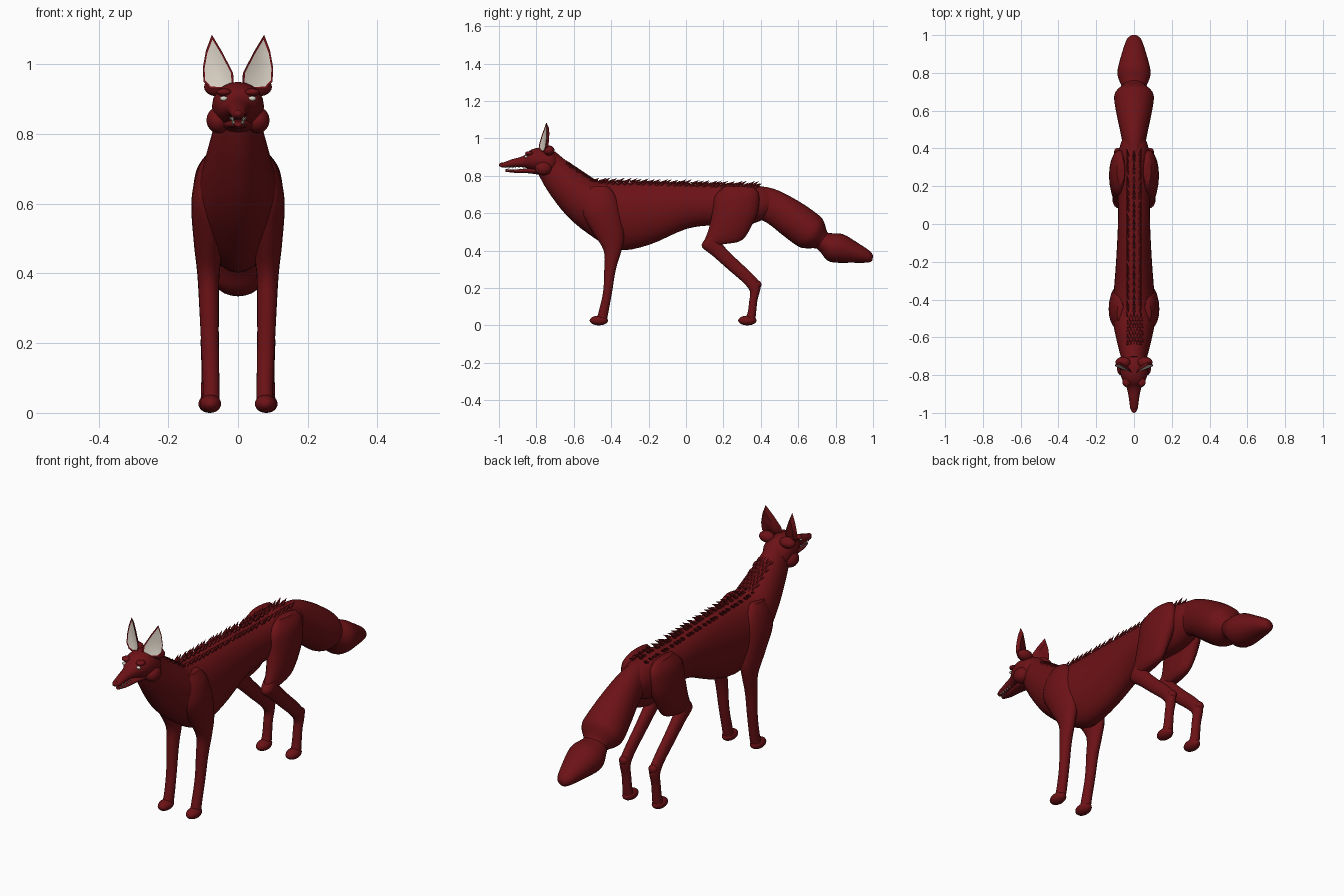
import bpy, bmesh, math, random
from mathutils import Vector, Matrix

random.seed(4)
default = bpy.data.objects.get("Cube")
if default:
    bpy.data.objects.remove(default, do_unlink=True)


def make_material(name, colour):
    mat = bpy.data.materials.new(name)
    mat.use_nodes = True
    mat.diffuse_color = (*colour, 1)
    bsdf = mat.node_tree.nodes["Principled BSDF"]
    bsdf.inputs["Base Color"].default_value = (*colour, 1)
    bsdf.inputs["Roughness"].default_value = 0.8
    return mat


RED = make_material("dark_red_fur", (0.15, 0.006, 0.008))
IVORY = make_material("ivory", (0.68, 0.62, 0.54))


def finish(name, bm, *materials, angle=50):
    """Turn a bmesh into a smooth-shaded object with sharp creases."""
    bmesh.ops.recalc_face_normals(bm, faces=bm.faces)
    mesh = bpy.data.meshes.new(name)
    bm.to_mesh(mesh)
    bm.free()
    for mat in materials:
        mesh.materials.append(mat)
    mesh.shade_smooth()
    mesh.set_sharp_from_angle(angle=math.radians(angle))
    obj = bpy.data.objects.new(name, mesh)
    bpy.context.collection.objects.link(obj)
    return obj


def catmull(a, b, c, d, t):
    return 0.5 * (2 * b + (c - a) * t + (2 * a - 5 * b + 4 * c - d) * t ** 2
                  + (3 * b - a - 3 * c + d) * t ** 3)


def loft(name, sections, side=1, x=0, sides=20, steps=4):
    """Skin ellipses given as: edge y, z, opposite edge y, z, half width (, x)."""
    rows = [s if len(s) > 5 else (*s, x) for s in sections]
    last = len(rows) - 1
    smooth = []
    for i in range(last):
        four = [rows[max(0, min(last, i + k))] for k in (-1, 0, 1, 2)]
        for j in range(steps):
            smooth.append([catmull(*v, j / steps) for v in zip(*four)])
    smooth.append(rows[-1])
    bm = bmesh.new()
    rings = []
    for ay, az, by, bz, w, cx in smooth:
        ring = []
        for k in range(sides):
            a = math.tau * k / sides
            c, s = math.cos(a) / 2, math.sin(a)
            ring.append(bm.verts.new((side * (cx + s * w),
                                      (ay + by) / 2 + c * (ay - by),
                                      (az + bz) / 2 + c * (az - bz))))
        rings.append(ring)
    for r, q in zip(rings, rings[1:]):
        for k in range(sides):
            n = (k + 1) % sides
            bm.faces.new((r[k], r[n], q[n], q[k]))
    bm.faces.new(rings[0])
    bm.faces.new(rings[-1])
    return finish(name, bm, RED)


def ball(name, centre, radii, mat=RED):
    bm = bmesh.new()
    matrix = Matrix.Translation(centre) @ Matrix.Diagonal((*radii, 1))
    bmesh.ops.create_uvsphere(bm, u_segments=18, v_segments=12, radius=1, matrix=matrix)
    return finish(name, bm, mat)


def cone(bm, base, direction, radius, length, sides=6):
    turn = Vector(direction).to_track_quat("Z", "Y").to_matrix().to_4x4()
    matrix = Matrix.Translation(base) @ turn @ Matrix.Translation((0, 0, length / 2))
    bmesh.ops.create_cone(bm, cap_ends=True, segments=sides, radius1=radius,
                          radius2=0, depth=length, matrix=matrix)


# Neck and torso
loft("torso", [
    (-.70, .93, -.79, .81, .055), (-.64, .88, -.74, .72, .072),
    (-.56, .825, -.645, .595, .095), (-.48, .775, -.53, .495, .112),
    (-.38, .765, -.37, .405, .108), (-.2, .765, -.2, .43, .095),
    (0, .757, 0, .515, .085), (.15, .75, .15, .535, .085),
    (.3, .755, .3, .53, .088), (.42, .735, .4, .56, .075),
    (.48, .7, .46, .59, .05)], sides=28)

# Brush tail: a shaft that flares, pinches, and ends in a pointed bulb
loft("tail_shaft", [
    (.34, .75, .32, .6, .05), (.47, .73, .43, .55, .065),
    (.6, .665, .52, .48, .088), (.7, .597, .6, .422, .104),
    (.735, .56, .645, .412, .1), (.755, .5, .69, .412, .066),
    (.78, .48, .74, .4, .05)], sides=24)
loft("tail_tip", [
    (.73, .5, .69, .42, .055), (.77, .493, .72, .39, .072),
    (.84, .487, .77, .34, .088), (.92, .44, .89, .335, .064),
    (.98, .4, .975, .336, .038), (1, .375, .997, .347, .015)], sides=24)

# Head, lower jaw and nose
loft("head", [
    (-.68, .9, -.7, .82, .045), (-.72, .94, -.72, .8, .07),
    (-.78, .95, -.78, .815, .074), (-.83, .938, -.83, .832, .06),
    (-.87, .906, -.87, .845, .038), (-.93, .888, -.93, .845, .026),
    (-.975, .871, -.978, .843, .02), (-.99, .862, -.99, .848, .011)])
loft("lower_jaw", [
    (-.78, .85, -.78, .805, .045), (-.85, .84, -.85, .814, .03),
    (-.92, .833, -.92, .816, .02), (-.965, .836, -.967, .822, .01)])
ball("nose", (0, -.984, .858), (.014, .016, .012))


def build_ear(name, side):
    outline = [(.075, 1.085), (.092, 1.04), (.101, .99), (.099, .95), (.08, .93),
               (.04, .928), (.012, .942), (.014, .975), (.045, 1.035)]
    mid = Vector((.062, .98))

    def place(p, back):
        y = -.795 + .4 * p.x + .12 * (p.y - .93) + back
        return bm.verts.new((side * p.x, y, p.y))

    bm = bmesh.new()
    points = [Vector(p) for p in outline]
    rim = [place(p, 0) for p in points]
    inner = [place(mid.lerp(p, .87), .003) for p in points]
    shell = [place(mid.lerp(p, .7), .02) for p in points]
    for k in range(len(rim)):
        n = (k + 1) % len(rim)
        bm.faces.new((rim[k], rim[n], inner[n], inner[k]))
        bm.faces.new((rim[n], rim[k], shell[k], shell[n]))
    bm.faces.new(shell)
    bm.faces.new(inner).material_index = 1
    finish(name, bm, RED, IVORY, angle=40)


for label, side in (("left", 1), ("right", -1)):
    # Face details
    build_ear(label + "_ear", side)
    ball(label + "_ear_base", (side * .058, -.733, .935), (.04, .03, .027))
    ball(label + "_cheek", (side * .056, -.762, .84), (.035, .045, .038))
    ball(label + "_brow", (side * .04, -.838, .92), (.022, .022, .011))
    ball(label + "_eye", (side * .041, -.856, .902), (.011, .008, .007), IVORY)
    # Front leg with shoulder
    loft(label + "_front_leg", [
        (-.52, .74, -.42, .745, .02, .07), (-.55, .68, -.38, .7, .04, .078),
        (-.555, .6, -.35, .61, .05, .084), (-.5, .5, -.33, .48, .043, .084),
        (-.44, .4, -.345, .4, .032, .085), (-.437, .3, -.375, .3, .028, .083),
        (-.443, .18, -.395, .18, .025, .08), (-.465, .08, -.415, .07, .024, .077),
        (-.48, .03, -.425, .02, .025, .078)], side)
    ball(label + "_front_paw", (side * .079, -.466, .026), (.031, .049, .026))
    # Hind leg: haunch, shank, hock, paw
    loft(label + "_haunch", [
        (.21, .745, .36, .74, .02, .07), (.155, .69, .39, .7, .042, .078),
        (.14, .6, .385, .61, .052, .08), (.12, .51, .35, .53, .045, .084),
        (.1, .45, .31, .465, .034, .084), (.13, .425, .27, .443, .02, .084)], side)
    loft(label + "_shank", [
        (.1, .46, .2, .5, .03), (.085, .42, .185, .45, .032),
        (.145, .37, .21, .415, .028), (.23, .295, .275, .35, .025),
        (.31, .225, .355, .275, .023), (.342, .18, .398, .215, .024),
        (.338, .13, .382, .135, .022), (.33, .07, .374, .06, .023),
        (.315, .03, .37, .02, .025)], side, x=.083)
    ball(label + "_hock", (side * .083, .384, .218), (.022, .019, .022))
    ball(label + "_hind_paw", (side * .083, .328, .026), (.031, .049, .026))

# Teeth along both jaws
teeth = bmesh.new()
for side in (1, -1):
    for i in range(5):
        y = -.965 + i * .018
        x = side * (.013 + i * .002)
        fang = .022 if i == 1 else .011
        cone(teeth, (x, y, .849), (0, 0, -1), .004, fang)
        cone(teeth, (x * .8, y + .009, .828), (0, 0, 1), .003, .012)
finish("teeth", teeth, IVORY)

# Backswept spines along the back
spines = bmesh.new()
for i in range(27):
    y = -.5 + i * .033
    for x in (-.032, 0, .032):
        base = (x, y + random.uniform(-.008, .008), .755 - .025 * y - 9 * x * x)
        cone(spines, base, (x * 6, 1, .5 + random.uniform(0, .2)), .01, .046)
finish("back_spines", spines, RED, angle=30)

# Small overlapping scales on the nape
scales = bmesh.new()
for i in range(9):
    y = -.64 + i * .018
    for j in range(-2, 3):
        x = (j + .5 * (i % 2)) * .017
        cone(scales, (x, y, .872 - .67 * (y + .64) - 6 * x * x),
             (x * 3, 1, -.25), .009, .028, sides=5)
finish("nape_scales", scales, RED, angle=30)
